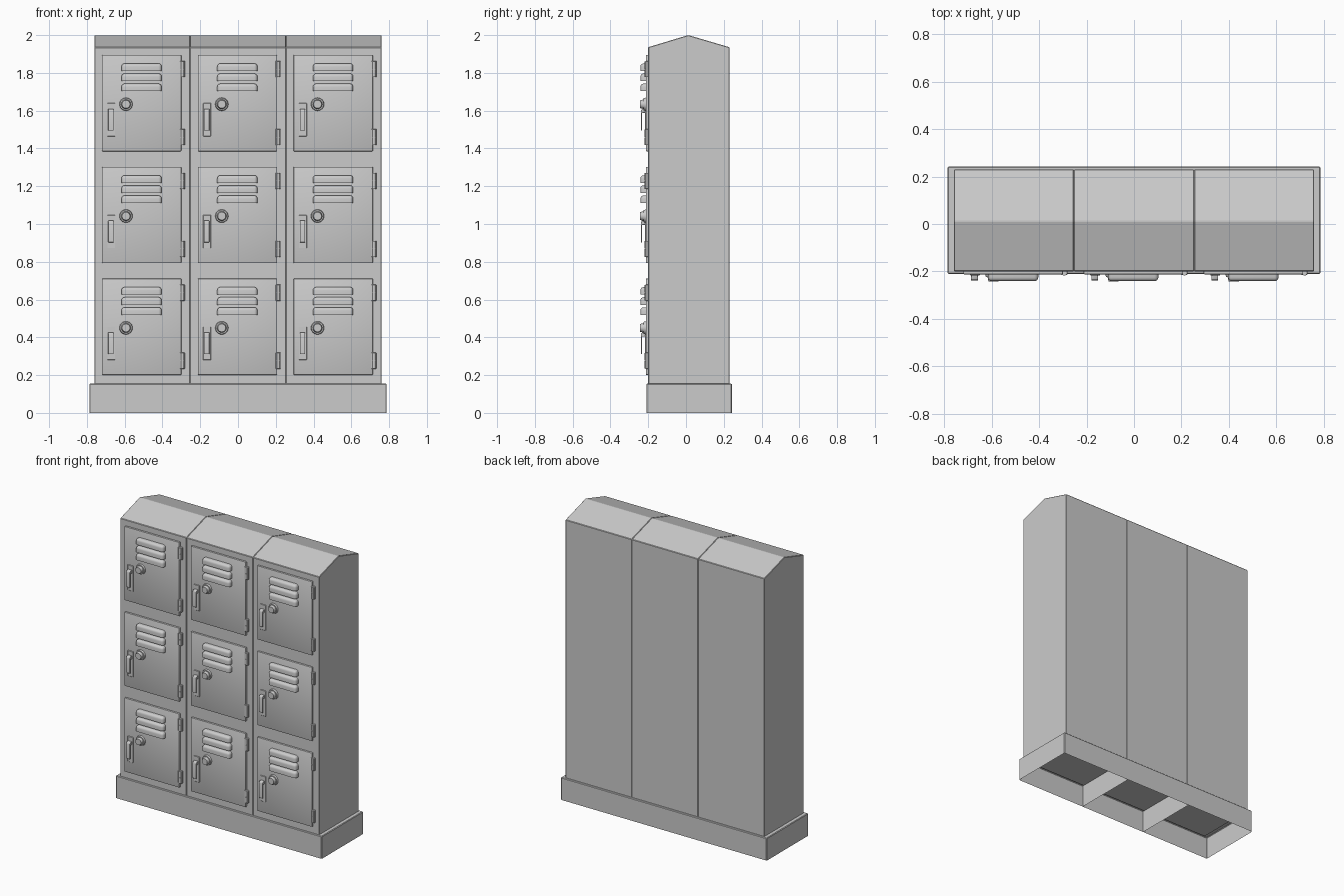
import bpy, bmesh
from mathutils import Matrix

if "Cube" in bpy.data.objects:
    bpy.data.objects.remove(bpy.data.objects["Cube"])

COLS = (-0.507, 0.0, 0.507)
ROWS = (0.0, -0.592, -1.184)      # drops from the top row of doors


def finish(name, bm):
    bmesh.ops.recalc_face_normals(bm, faces=bm.faces)
    me = bpy.data.meshes.new(name)
    bm.to_mesh(me)
    bm.free()
    ob = bpy.data.objects.new(name, me)
    bpy.context.collection.objects.link(ob)
    return ob


def smooth(ob, angle=0.6):
    bpy.ops.object.select_all(action='DESELECT')
    ob.select_set(True)
    bpy.context.view_layer.objects.active = ob
    bpy.ops.object.shade_smooth_by_angle(angle=angle)


def add_box(bm, x0, x1, y0, y1, z0, z1):
    m = Matrix.Translation(((x0 + x1) / 2, (y0 + y1) / 2, (z0 + z1) / 2)) \
        @ Matrix.Diagonal((x1 - x0, y1 - y0, z1 - z0, 1))
    return bmesh.ops.create_cube(bm, size=1, matrix=m)['verts']


def bevel(bm, edges, width, segments=1):
    bmesh.ops.bevel(bm, geom=list(edges), offset=width, segments=segments,
                    profile=0.5, affect='EDGES', clamp_overlap=True)


def box(name, *dims, b=0.0, segments=1):
    bm = bmesh.new()
    add_box(bm, *dims)
    if b:
        bevel(bm, bm.edges, b, segments)
    return finish(name, bm)


def prism(name, profile, x0, x1, b=0.0, segments=1):
    """Extrude a (y, z) profile along x."""
    bm = bmesh.new()
    f = bm.faces.new([bm.verts.new((x0, y, z)) for y, z in profile])
    ext = bmesh.ops.extrude_face_region(bm, geom=[f])['geom']
    bmesh.ops.translate(bm, vec=(x1 - x0, 0, 0),
                        verts=[v for v in ext if isinstance(v, bmesh.types.BMVert)])
    bmesh.ops.recalc_face_normals(bm, faces=bm.faces)
    if b:
        bevel(bm, bm.edges, b, segments)
    return finish(name, bm)


# hollow plinth, open underneath, with two dividers
bm = bmesh.new()
add_box(bm, -0.787, 0.787, -0.21, 0.2425, 0, 0.155)
bmesh.ops.delete(bm, geom=[f for f in bm.faces if f.normal.z < -0.5], context='FACES')
bevel(bm, [e for e in bm.edges if not e.is_boundary], 0.004)
for x in (-0.2535, 0.2535):
    bm.faces.new([bm.verts.new((x, y, z)) for y, z in
                  ((-0.21, 0), (0.2425, 0), (0.2425, 0.153), (-0.21, 0.153))])
finish("plinth", bm)

# three cabinet columns with ridged tops
section = [(-0.2, 0.15), (0.23, 0.15), (0.23, 1.936), (0.012, 2.0), (-0.2, 1.936)]
for i, cx in enumerate(COLS):
    prism(f"cabinet_{i}", section, cx - 0.2533, cx + 0.2533, b=0.003)

parts = []
# door panel
parts.append(box("door", -0.213, 0.207, -0.2125, -0.195, 1.385, 1.895, b=0.004, segments=2))

# three hooded vents, rounded on top and at the ends
for k in range(3):
    z1 = 1.85 - 0.0535 * k
    bm = bmesh.new()
    add_box(bm, -0.11, 0.103, -0.2415, -0.208, z1 - 0.04, z1)

    def hood_edge(e):
        c = (e.verts[0].co + e.verts[1].co) / 2
        top, front, side = c.z > z1 - 0.002, c.y < -0.24, abs(c.x + 0.0035) > 0.1
        return (top and front) or (front and side) or (top and side)
    bevel(bm, [e for e in bm.edges if hood_edge(e)], 0.017, 4)
    parts.append(finish(f"vent_{k}", bm))

# combination dial: flange and tapered knob
bm = bmesh.new()
for r1, r2, y0, y1 in ((0.036, 0.032, -0.208, -0.224), (0.026, 0.021, -0.222, -0.2425)):
    m = Matrix.Translation((-0.086, (y0 + y1) / 2, 1.634)) @ Matrix.Rotation(1.5707963, 4, 'X')
    bmesh.ops.create_cone(bm, cap_ends=True, segments=24, radius1=r1, radius2=r2,
                          depth=abs(y1 - y0), matrix=m)
parts.append(finish("dial", bm))

# handle: backing plate and a bent pull hanging from its top
parts.append(box("handle_plate", -0.185, -0.143, -0.217, -0.21, 1.464, 1.64, b=0.002))
pull = [(-0.214, 1.61), (-0.232, 1.61), (-0.239, 1.6), (-0.239, 1.495),
        (-0.232, 1.495), (-0.232, 1.588), (-0.214, 1.588)]
parts.append(prism("handle_pull", pull, -0.18, -0.152, b=0.0012))

# two hinges, each a leaf with a split barrel
for k, z in enumerate((1.777, 1.417)):
    bm = bmesh.new()
    add_box(bm, 0.199, 0.226, -0.2145, -0.198, z, z + 0.086)
    bevel(bm, bm.edges, 0.002)
    for dz in (0.0215, 0.0645):
        bmesh.ops.create_cone(bm, cap_ends=True, segments=12, radius1=0.008, radius2=0.008,
                              depth=0.04, matrix=Matrix.Translation((0.213, -0.2105, z + dz)))
    parts.append(finish(f"hinge_{k}", bm))

for ob in parts:
    smooth(ob)

# repeat the door fittings over the 3 x 3 grid
for ob in parts:
    for r, dz in enumerate(ROWS):
        for c, cx in enumerate(COLS):
            if r == 0 and c == 0:
                ob.location = (cx, 0, dz)
                continue
            dup = ob.copy()
            dup.name = f"{ob.name}_row{r}_col{c}"
            dup.location = (cx, 0, dz)
            bpy.context.collection.objects.link(dup)
